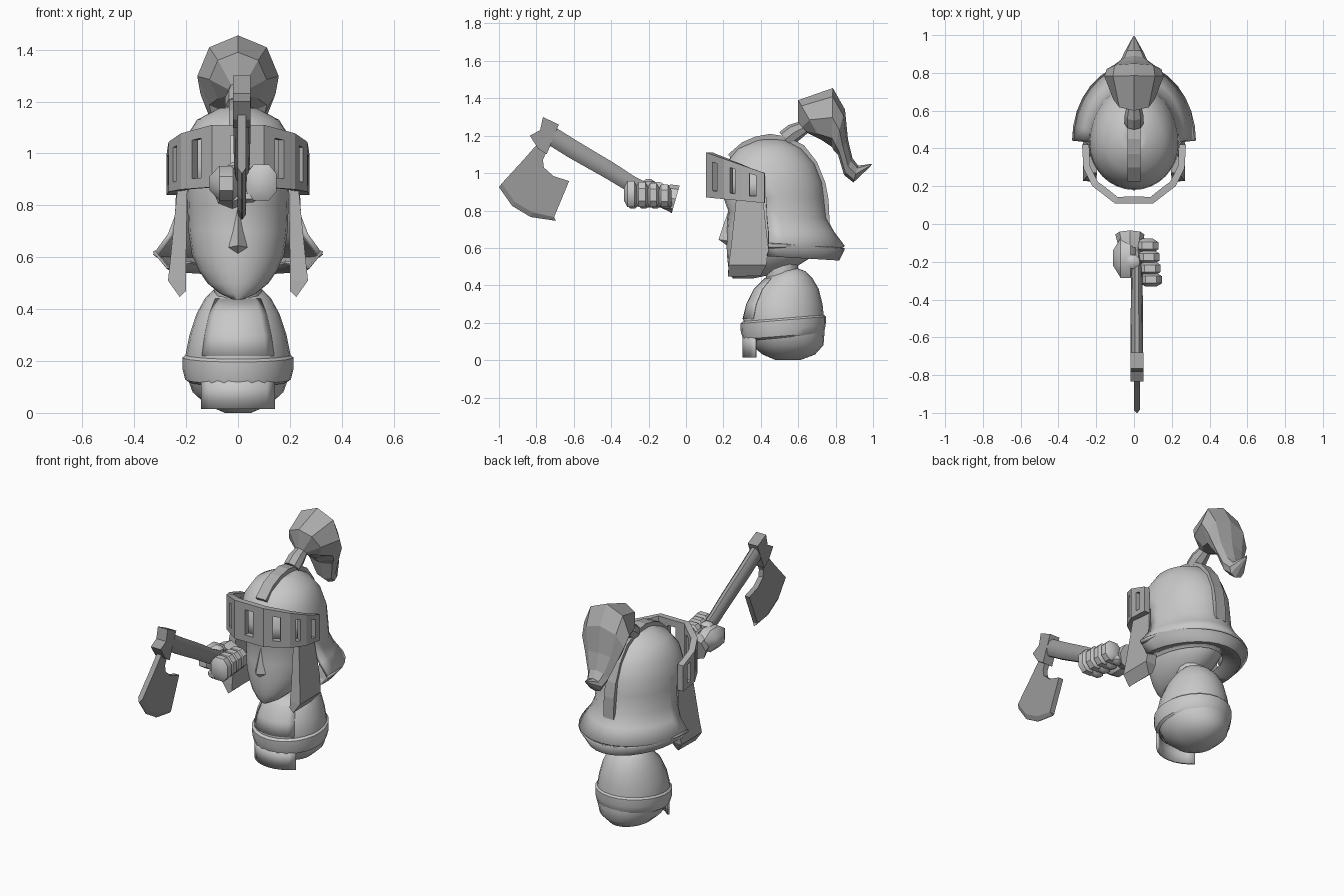
import bpy, bmesh, math
from mathutils import Vector

cube = bpy.data.objects.get("Cube")
if cube:
    bpy.data.objects.remove(cube, do_unlink=True)


def material(name, v):
    m = bpy.data.materials.new(name)
    m.use_nodes = True
    m.diffuse_color = (v, v, v, 1)
    m.node_tree.nodes["Principled BSDF"].inputs["Base Color"].default_value = (v, v, v, 1)
    return m


PALE = material("pale grey", 0.58)
MID = material("mid grey", 0.43)
DARK = material("dark grey", 0.33)


def finish(name, bm, mat, smooth=None, solid=0):
    bmesh.ops.remove_doubles(bm, verts=bm.verts, dist=0.0005)
    bmesh.ops.recalc_face_normals(bm, faces=bm.faces)
    me = bpy.data.meshes.new(name)
    bm.to_mesh(me)
    bm.free()
    me.materials.append(mat)
    ob = bpy.data.objects.new(name, me)
    bpy.context.collection.objects.link(ob)
    if solid:
        mod = ob.modifiers.new("thickness", "SOLIDIFY")
        mod.thickness = solid
        mod.offset = -1
    if smooth:
        bpy.ops.object.select_all(action="DESELECT")
        ob.select_set(True)
        bpy.context.view_layer.objects.active = ob
        bpy.ops.object.shade_smooth_by_angle(angle=math.radians(smooth))
    return ob


def skin(rings, closed=True, cap=True):
    """Bridge a list of equally long point rings."""
    bm = bmesh.new()
    vs = [[bm.verts.new(p) for p in r] for r in rings]
    n = len(rings[0])
    for a, b in zip(vs, vs[1:]):
        for i in range(n if closed else n - 1):
            j = (i + 1) % n
            bm.faces.new((a[i], a[j], b[j], b[i]))
    if cap and closed:
        bm.faces.new(vs[0])
        bm.faces.new(vs[-1])
    return bm


def stack(levels, n=24, span=None, tilt=0):
    """Rings from (z, half width, front y, back y), round in front and longer behind; span keeps a front arc."""
    rings = []
    for z, rx, yf, yb in levels:
        ring = []
        front = min(rx * 1.04, (yb - yf) / 2)
        mid = yf + front
        for i in range(n):
            a = math.tau * i / n if span is None else span * (2 * i / (n - 1) - 1)
            y = mid - (front if math.cos(a) > 0 else yb - mid) * math.cos(a)
            ring.append((rx * math.sin(a), y, z + tilt * (y - 0.53)))
        rings.append(ring)
    return rings


def tube(points, radii, n=8, squash=1):
    """Round rings along a path lying in the yz plane."""
    pts = [Vector(p) for p in points]
    rings = []
    for i, p in enumerate(pts):
        d = (pts[min(i + 1, len(pts) - 1)] - pts[max(i - 1, 0)]).normalized()
        side = Vector((1, 0, 0))
        up = side.cross(d)
        rings.append([p + side * math.cos(math.tau * k / n) * radii[i] * squash
                      + up * math.sin(math.tau * k / n) * radii[i] for k in range(n)])
    return skin(rings)


def pod(name, centre, size, mat, bevel=0.3):
    """Chamfered block."""
    bm = bmesh.new()
    bmesh.ops.create_cube(bm, size=1)
    bmesh.ops.bevel(bm, geom=bm.edges[:], offset=bevel, segments=1, affect="EDGES")
    for v in bm.verts:
        v.co = Vector([c + p * s for c, p, s in zip(centre, v.co, size)])
    return finish(name, bm, mat, 40)


def extrude_x(name, profile, x0, half, mat, smooth=None):
    """Side profile (y, z) extruded across x."""
    return finish(name, skin([[(x0 + s * half, y, z) for y, z in profile] for s in (-1, 1)]), mat, smooth)


# Torso, belt, tabard and skirt plate
body = [(0, .05, .48, .61), (.03, .12, .41, .69), (.08, .175, .35, .735), (.14, .197, .32, .74),
        (.22, .203, .305, .738), (.3, .187, .325, .73), (.38, .161, .365, .71),
        (.44, .128, .425, .675), (.475, .095, .485, .64), (.49, .05, .53, .60)]
finish("torso", skin(stack(body)), PALE, 50)
belt = [(.12, .19, .325, .73), (.13, .204, .305, .738), (.17, .214, .293, .747),
        (.215, .214, .291, .748), (.225, .202, .305, .738)]
finish("belt", skin(stack(belt, tilt=.08), cap=False), PALE, 35)
front = [(z, rx + .002, yf - .003, yb) for z, rx, yf, yb in body[4:8]]
finish("tabard", skin(stack(front, 9, .75), closed=False), PALE, 40, .003)
plate = [(.015, .2, .303, .745), (.14, .2, .303, .745)]
finish("skirt_plate", skin(stack(plate, 9, .8), closed=False), PALE, 40, -.015)
finish("neck", skin(stack([(.42, .09, .43, .6), (.56, .09, .42, .6)], 12)), PALE, 40)

# Head with pointed chin and wedge nose
head = [(.437, .02, .25, .36), (.46, .07, .236, .47), (.5, .118, .226, .59), (.55, .152, .22, .67),
        (.61, .178, .217, .72), (.7, .191, .217, .73), (.8, .195, .225, .73), (.87, .197, .2, .71),
        (1.0, .18, .23, .67)]
finish("head", skin(stack(head)), PALE, 50)
bm = bmesh.new()
corners = [bm.verts.new(p) for p in ((-.05, .24, .635), (.05, .24, .635), (0, .174, .645), (0, .23, .81), (0, .23, .605))]
for f in ((0, 2, 3), (2, 1, 3), (0, 4, 2), (4, 1, 2), (0, 3, 1), (0, 1, 4)):
    bm.faces.new([corners[i] for i in f])
finish("nose", bm, PALE)

# Helmet dome flaring into a brim, open at the face
dome = [(1.185, .01, .44, .46), (1.175, .07, .375, .54), (1.13, .158, .275, .62), (1.05, .208, .21, .69),
        (.95, .233, .185, .73), (.87, .238, .18, .74), (.76, .243, .18, .752), (.69, .27, .16, .79),
        (.61, .328, .1, .85)]
bm = skin(stack(dome, 32), cap=False)
bmesh.ops.delete(bm, geom=[f for f in bm.faces if f.calc_center_median().z < .87
                           and f.calc_center_median().y < .42], context="FACES")
finish("helmet", bm, PALE, 40, .02)
bm = skin(stack([(.615, .328, .1, .85), (.55, .275, .15, .82), (.57, .18, .22, .71)], 32, tilt=-.06), cap=False)
bmesh.ops.delete(bm, geom=[f for f in bm.faces if f.calc_center_median().y < .42], context="FACES")
finish("brim_lip", bm, MID, 30, .01)

# Crest strip over the dome
crest = [(.225, 1.1), (.3, 1.165), (.37, 1.195), (.45, 1.21), (.54, 1.195), (.63, 1.15),
         (.7, 1.06), (.745, .95), (.762, .86), (.768, .73)]
inner = [(.45 + (y - .45) * .9, .73 + (z - .73) * .92) for y, z in reversed(crest)]
extrude_x("crest", crest + inner, 0, .035, MID)

# Visor: faceted band with one slot in each facet
right = [(.1, .108), (.22, .2), (.268, .295), (.275, .42)]
outline = [(-x, y) for x, y in reversed(right)] + right
bm = bmesh.new()
for (xa, ya), (xb, yb) in zip(outline, outline[1:]):
    grid = []
    for u in (0, .36, .64, 1):
        x, y = xa + (xb - xa) * u, ya + (yb - ya) * u
        back = (y - .108) / .312
        low, high = .87 - .03 * back, 1.11 - .11 * back
        grid.append([bm.verts.new((x, y, low + (high - low) * v)) for v in (0, .17, .83, 1)])
    for i in range(3):
        for j in range(3):
            if (i, j) != (1, 1):
                bm.faces.new((grid[i][j], grid[i + 1][j], grid[i + 1][j + 1], grid[i][j + 1]))
finish("visor", bm, MID, None, -.037)

# Cheek flaps
for side, label in ((1, "left"), (-1, "right")):
    loops = []
    for z, y0, y1, xi, xo in ((.88, .27, .41, .195, .232), (.6, .24, .44, .2, .26), (.51, .228, .43, .2, .27)):
        loops.append([(side * xi, y0, z), (side * xo, y0, z), (side * xo, y1, z), (side * xi, y1, z)])
    loops.append([(side * .2, .225, .47), (side * .225, .225, .447), (side * .225, .4, .45), (side * .2, .4, .47)])
    finish(label + "_cheek_flap", skin(loops), MID)

# Plume holder and faceted drooping plume
finish("plume_holder", tube([(0, .53, 1.18), (0, .575, 1.215), (0, .64, 1.25)], [.05, .05, .035]), MID)
plume = [(.6, 1.27, .64, 1.22, .035), (.6, 1.39, .72, 1.18, .11), (.785, 1.455, .78, 1.14, .157),
         (.85, 1.34, .79, 1.12, .145), (.866, 1.18, .812, 1.1, .11), (.89, 1.08, .845, .99, .07),
         (.92, 1.04, .895, .95, .052), (.995, 1.05, .985, 1.035, .006)]
rings = []
for ya, za, yb, zb, rx in plume:
    a, b = Vector((0, ya, za)), Vector((0, yb, zb))
    rings.append([(a + b) / 2 + (a - b) / 2 * math.cos(math.tau * k / 8)
                  + Vector((rx * math.sin(math.tau * k / 8), 0, 0)) for k in range(8)])
finish("plume", skin(rings), MID)

# Axe
AX = .015
shaft = [(AX, -.72, 1.2), (AX, -.6, 1.125), (AX, -.41, 1.015), (AX, -.29, .94), (AX, -.18, .895), (AX, -.06, .87)]
finish("axe_handle", tube(shaft, [.052, .052, .049, .046, .038, .034], 10, .65), DARK, 45)
extrude_x("axe_socket", [(-.765, 1.3), (-.68, 1.26), (-.745, 1.1), (-.79, 1.13), (-.835, 1.2), (-.78, 1.23)],
          AX, .034, DARK)
blade = [(-.74, 1.13), (-.8, 1.15), (-.87, 1.07), (-.985, .945), (-.915, .845), (-.82, .79), (-.705, .765),
         (-.625, .957), (-.71, .985), (-.76, 1.03), (-.765, 1.07)]
extrude_x("axe_blade", blade, AX, .016, DARK)
# Sharpened edge tapering away from the blade
edge_in, edge_out = blade[3:7], [(-1.0, .925), (-.93, .825), (-.83, .765), (-.695, .745)]
sections = [[(AX - .016, *i), (AX + .016, *i), (AX + .002, *o), (AX - .002, *o)]
            for i, o in zip(edge_in, edge_out)]
finish("axe_edge", skin(sections), DARK)

# Hand gripping the axe: palm, cuff, thumb and four curled fingers
pod("palm", (-.045, -.18, .885), (.13, .21, .135), PALE)
finish("cuff", tube([(-.02, -.13, .875), (-.02, -.09, .87), (-.022, -.055, .86)], [.06, .07, .077]), PALE, 35)
pod("thumb", (-.005, -.2, .945), (.07, .07, .045), PALE)
for i, y in enumerate((-.295, -.235, -.175, -.115)):
    pod("finger_%d" % (i + 1), (.09 - .006 * i, y, .888 - .003 * i), (.115, .074, .14 - .006 * i), PALE, .25)
    pod("fingertip_%d" % (i + 1), (.04, y + .01, .835), (.08, .06, .05), PALE)
